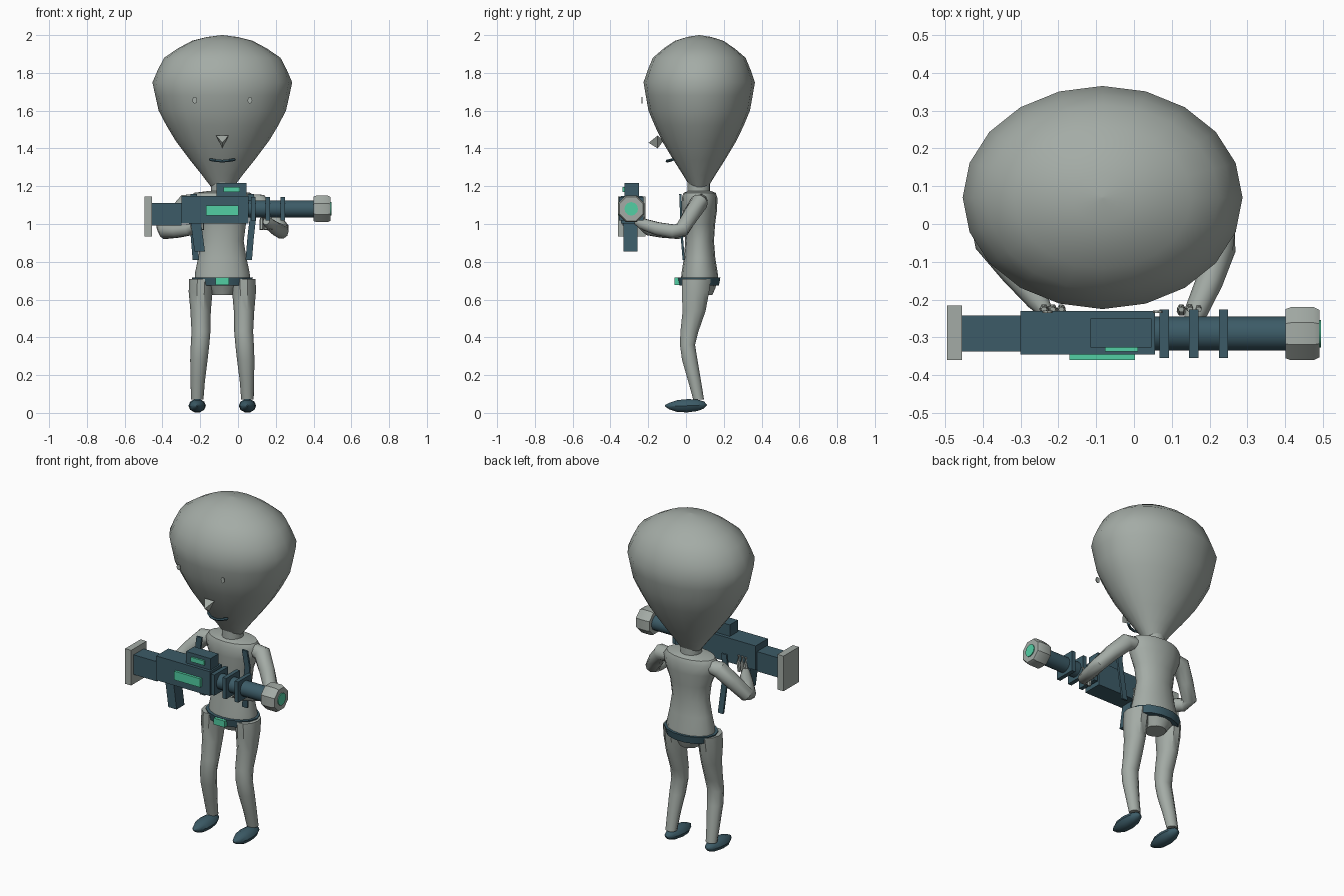
import bpy, math
from mathutils import Vector

if "Cube" in bpy.data.objects:
    bpy.data.objects.remove(bpy.data.objects["Cube"])

CX, CY = -0.083, 0.07   # body axis


def material(name, rgb):
    m = bpy.data.materials.new(name)
    m.diffuse_color = (*rgb, 1)
    m.use_nodes = True
    m.node_tree.nodes["Principled BSDF"].inputs["Base Color"].default_value = m.diffuse_color
    return m


GREY = material("warm grey", (0.37, 0.41, 0.38))
DARK = material("dark teal", (0.045, 0.105, 0.135))
GREEN = material("bright green", (0.085, 0.62, 0.37))


def make(name, verts, faces, mat, smooth=True, angle=40):
    me = bpy.data.meshes.new(name)
    me.from_pydata([tuple(v) for v in verts], [], faces)
    me.materials.append(mat)
    ob = bpy.data.objects.new(name, me)
    bpy.context.collection.objects.link(ob)
    bpy.ops.object.select_all(action='DESELECT')
    ob.select_set(True)
    bpy.context.view_layer.objects.active = ob
    bpy.ops.object.mode_set(mode='EDIT')
    bpy.ops.mesh.select_all(action='SELECT')
    bpy.ops.mesh.normals_make_consistent(inside=False)
    bpy.ops.object.mode_set(mode='OBJECT')
    if smooth:
        bpy.ops.object.shade_smooth_by_angle(angle=math.radians(angle))
    return ob


def skin(name, rings, mat, smooth=True, angle=40):
    """Join equal rings of points into a capped surface."""
    n = len(rings[0])
    verts = [p for r in rings for p in r]
    faces = [(i * n + j, i * n + (j + 1) % n, (i + 1) * n + (j + 1) % n, (i + 1) * n + j)
             for i in range(len(rings) - 1) for j in range(n)]
    faces += [tuple(range(n))[::-1], tuple(range(len(verts) - n, len(verts)))]
    return make(name, verts, faces, mat, smooth, angle)


def loft(name, rows, n, mat, smooth=True, angle=40):
    """Rows of (x, y, z, rx, ry), stacked along z."""
    rings = [[(x + rx * math.cos(2 * math.pi * k / n), y + ry * math.sin(2 * math.pi * k / n), z)
              for k in range(n)] for x, y, z, rx, ry in rows]
    return skin(name, rings, mat, smooth, angle)


def tube(name, path, n, mat, smooth=True, turn=0.0):
    """Path of (point, radius), rings square to the path."""
    pts = [Vector(p) for p, _ in path]
    rings = []
    for i, (p, r) in enumerate(path):
        d = (pts[min(i + 1, len(pts) - 1)] - pts[max(i - 1, 0)]).normalized()
        u = d.cross(Vector((0, 0, 1)))
        u = u.normalized() if u.length > 0.01 else Vector((1, 0, 0))
        v = d.cross(u)
        rings.append([pts[i] + r * (u * math.cos(a) + v * math.sin(a))
                      for a in (2 * math.pi * k / n + turn for k in range(n))])
    return skin(name, rings, mat, smooth)


def box(name, x0, x1, y0, y1, z0, z1, mat, shift=0.0):
    """Box; shift slides the lower end along x."""
    ring = lambda z, s: [(x0 + s, y0, z), (x1 + s, y0, z), (x1 + s, y1, z), (x0 + s, y1, z)]
    return skin(name, [ring(z0, shift), ring(z1, 0)], mat, smooth=False)


# Head: inverted teardrop
head = [(1.19, .055), (1.26, .108), (1.34, .172), (1.44, .247), (1.52, .295), (1.6, .337),
        (1.68, .355), (1.75, .37), (1.815, .342), (1.88, .308), (1.93, .235), (1.97, .16),
        (1.99, .08), (2.0, .004)]
loft("head", [(CX, CY, z, r, r * 0.797) for z, r in head], 20, GREY, angle=50)

# Face: eyes, nose, mouth
for s in (-1, 1):
    x = CX + s * 0.146
    skin("eye", [[(x + .013 * math.cos(k * math.pi / 4), y, 1.655 + .018 * math.sin(k * math.pi / 4))
                  for k in range(8)] for y in (-.235, -.229)], GREY, False)
make("nose", [(CX - .033, -.15, 1.468), (CX + .033, -.15, 1.468), (CX, -.198, 1.43),
              (CX, -.15, 1.4), (CX, -.12, 1.44)],
     [(0, 1, 2), (0, 2, 3), (1, 3, 2), (0, 4, 1), (0, 3, 4), (1, 4, 3)], GREY, False)
tube("mouth", [((CX + .065 * t, -.1 + .03 * t * t, 1.333 + .008 * t * t), .008)
               for t in (-1, -.5, 0, .5, 1)], 6, DARK)

# Neck, torso, pelvis
loft("neck", [(CX, .068, 1.12, .06, .06), (CX, .068, 1.25, .06, .06)], 16, GREY)
torso = [(.69, .147, .1), (.74, .145, .096), (.82, .128, .083), (.91, .113, .076),
         (1.0, .125, .082), (1.08, .158, .093), (1.14, .168, .094), (1.165, .15, .085),
         (1.175, .07, .06)]
loft("torso", [(CX, .072, z, a, b) for z, a, b in torso], 16, GREY)
loft("pelvis", [(CX, .08, .625, .06, .06), (CX, .08, .66, .085, .075), (CX, .075, .7, .13, .09)], 12, GREY)

# Belt and buckle
loft("belt", [(CX, CY, .675, .15, .107), (CX, CY, .718, .162, .115)], 14, DARK)
box("belt_buckle", CX - .036, CX + .036, -.06, -.03, .678, .716, GREEN)

# Legs, feet and chest straps, mirrored about the body axis
leg = [(.112, .055, .71, .064, .08), (.115, .05, .64, .063, .076), (.115, .043, .54, .054, .064),
       (.113, .018, .43, .05, .05), (.118, .008, .36, .049, .042), (.124, .02, .28, .046, .043),
       (.13, .045, .17, .038, .036), (.133, .067, .07, .033, .03)]
foot = [(-.112, .004, .038), (-.09, .022, .036), (-.045, .042, .036), (.01, .046, .038),
        (.06, .04, .04), (.095, .025, .042), (.11, .004, .042)]
for s, side in ((-1, "right"), (1, "left")):
    loft(side + "_leg", [(CX + s * x, y, z, a, b) for x, y, z, a, b in leg], 10, GREY)
    skin(side + "_foot", [[(CX + s * .133 + r * math.cos(k * math.pi / 5), y,
                            z + .8 * r * math.sin(k * math.pi / 5)) for k in range(10)]
                          for y, r, z in foot], DARK)
    strap = [(.14, -.012, .81), (.15, -.022, .93), (.165, -.026, 1.06), (.15, -.03, 1.16)]
    skin(side + "_strap", [[(CX + s * (x + dx), y + dy, z) for dx, dy in
                            ((-.017, -.006), (.017, -.006), (.017, .006), (-.017, .006))]
                           for x, y, z in strap], DARK, False)

# Arms: shoulder, elbow, wrist, palm
arms = {
    "right": [((-.225, .075, 1.12), .04), ((-.27, .07, 1.115), .048), ((-.335, .035, 1.045), .044),
              ((-.395, -.005, .972), .041), ((-.385, -.045, .958), .039), ((-.32, -.125, .962), .036),
              ((-.255, -.2, .97), .031), ((-.235, -.23, .985), .02)],
    "left": [((.06, .075, 1.12), .04), ((.11, .07, 1.115), .048), ((.175, .025, 1.045), .044),
             ((.232, -.02, .972), .041), ((.23, -.065, .96), .039), ((.2, -.15, .975), .036),
             ((.165, -.23, 1.0), .031), ((.15, -.262, 1.015), .02)],
}
for side, path in arms.items():
    tube(side + "_arm", path, 10, GREY)
    # Fingers curled up behind the weapon
    x0 = -.238 if side == "right" else .125
    for k in range(3):
        x = x0 + k * .023
        tube(side + "_finger", [((x, -.232, .97), .012), ((x, -.222, 1.02), .011),
                                ((x, -.226, 1.065), .008)], 6, GREY)

# Weapon body
box("butt_plate", -.495, -.455, -.36, -.215, .935, 1.145, GREY)
box("stock", -.455, -.3, -.337, -.242, .992, 1.11, DARK)
box("receiver", -.3, .055, -.345, -.23, 1.003, 1.148, DARK)
box("receiver_light", -.17, .002, -.36, -.344, 1.045, 1.097, GREEN)
box("scope", -.115, .046, -.326, -.25, 1.148, 1.217, DARK)
box("scope_light", -.077, .011, -.337, -.325, 1.17, 1.197, GREEN)
box("grip", -.25, -.195, -.33, -.256, .855, 1.005, DARK, shift=.02)

# Barrel with square collars, muzzle and its glowing end
AY, AZ = -.29, 1.08
tube("barrel", [((.05, AY, AZ), .045), ((.41, AY, AZ), .045)], 16, DARK)
for x in (.068, .146, .225):
    box("barrel_collar", x, x + .024, AY - .064, AY + .064, AZ - .062, AZ + .062, DARK)
tube("muzzle", [((.4, AY, AZ), .07), ((.415, AY, AZ), .076), ((.475, AY, AZ), .076),
                ((.49, AY, AZ), .068)], 8, GREY, turn=math.pi / 8)
tube("muzzle_light", [((.48, AY, AZ), .036), ((.495, AY, AZ), .036)], 12, GREEN)
